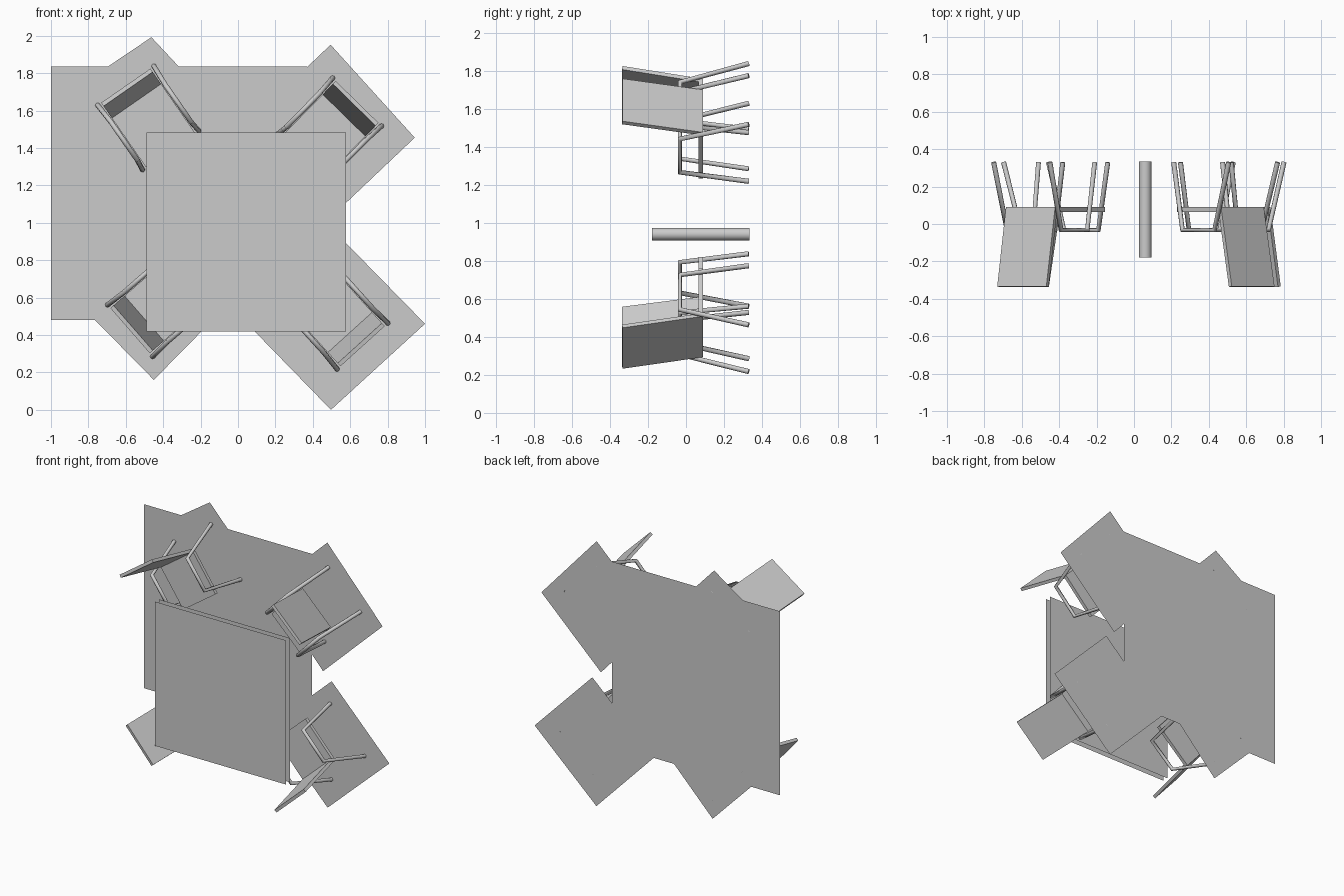
import bpy, bmesh
from mathutils import Vector, Matrix

if "Cube" in bpy.data.objects:
    bpy.data.objects.remove(bpy.data.objects["Cube"])

FLOOR = 0.333   # everything stands on the plane y = FLOOR, "up" is -y


def make(name, verts, faces):
    me = bpy.data.meshes.new(name)
    me.from_pydata(verts, [], faces)
    bm = bmesh.new()
    bm.from_mesh(me)
    if len(faces) > 1:
        bmesh.ops.recalc_face_normals(bm, faces=bm.faces)
    bm.to_mesh(me)
    bm.free()
    ob = bpy.data.objects.new(name, me)
    bpy.context.collection.objects.link(ob)
    return ob


def sheet(name, pts, y):
    """Thin single-sided panel facing the front, points are (x, z)."""
    ob = make(name, [(x, y, z) for x, z in pts], [list(range(len(pts)))])
    if ob.data.polygons[0].normal.y > 0:
        ob.data.flip_normals()
    return ob


def rect(x0, x1, z0, z1):
    return [(x0, z0), (x1, z0), (x1, z1), (x0, z1)]


def tube(name, pts, r):
    cu = bpy.data.curves.new(name, 'CURVE')
    cu.dimensions = '3D'
    cu.bevel_depth = r
    cu.bevel_resolution = 2
    cu.use_fill_caps = True
    sp = cu.splines.new('POLY')
    sp.points.add(len(pts) - 1)
    for p, co in zip(sp.points, pts):
        p.co = (*co, 1)
    ob = bpy.data.objects.new(name, cu)
    bpy.context.collection.objects.link(ob)
    return ob


# floor sheet and the mats under the chairs
sheet("floor", rect(-1, 0.37, 0.48, 1.835), FLOOR)
sheet("mat_upper_right", [(0.495, 1.952), (0.945, 1.455), (0.46, 0.995), (0.01, 1.49)], FLOOR)
sheet("mat_lower_right", [(0.497, 0.0), (1.0, 0.46), (0.53, 0.94), (0.03, 0.48)], FLOOR)
sheet("mat_lower_left", [(-0.45, 0.16), (-0.92, 0.638), (-0.44, 1.12), (0.02, 0.638)], FLOOR)
sheet("mat_upper_left", [(-0.463, 1.992), (-0.99, 1.637), (-0.53, 1.14), (-0.005, 1.502)], FLOOR)

# table: two square sheets and a central column
sheet("table_top", rect(-0.49, 0.578, 0.42, 1.482), -0.265)
sheet("table_underside", rect(-0.49, 0.578, 0.42, 1.482), -0.221)
bpy.ops.mesh.primitive_cylinder_add(vertices=24, radius=0.033, depth=FLOOR + 0.18,
                                    location=(0.06, (FLOOR - 0.18) / 2, 0.94),
                                    rotation=(1.5707963, 0, 0))
column = bpy.context.object
column.name = "table_column"
bpy.ops.object.shade_smooth_by_angle()


def chair(tag, origin, facing):
    f = Vector((facing[0], 0, facing[1])).normalized()
    up = Vector((0, -1, 0))
    u = f.cross(up)
    base = Vector((origin[0], FLOOR, origin[1]))

    def P(a, b, h):
        return base + u * a + f * b + up * h

    # seat and leaning backrest as one extruded L profile (forward, height)
    prof = [(0, 0.666), (0.082, 0.243), (0.42, 0.243), (0.42, 0.268), (0.1, 0.268), (0.022, 0.67)]
    n = len(prof)
    verts = [P(s * 0.16, b, h) for s in (-1, 1) for b, h in prof]
    faces = [[i, (i + 1) % n, n + (i + 1) % n, n + i] for i in range(n)]
    # each end is split in backrest and seat quads
    for o in (0, n):
        faces += [[o, o + 1, o + 4, o + 5], [o + 1, o + 2, o + 3, o + 4]]
    make("seat_and_backrest_" + tag, verts, faces)

    # bent tube on each side: back leg, armrest, front leg
    for s, side in ((-1, "left"), (1, "right")):
        pts = [P(s * 0.183, 0, 0.003), P(s * 0.176, 0.115, 0.365),
               P(s * 0.176, 0.36, 0.365), P(s * 0.183, 0.42, 0.003)]
        tube("leg_frame_%s_%s" % (tag, side), pts, 0.0135)


chair("upper_left", (-0.6, 1.733), (0.57, -0.82))
chair("upper_right", (0.637, 1.646), (-0.7, -0.714))
chair("lower_left", (-0.577, 0.423), (0.753, 0.657))
chair("lower_right", (0.666, 0.34), (-0.67, 0.74))
